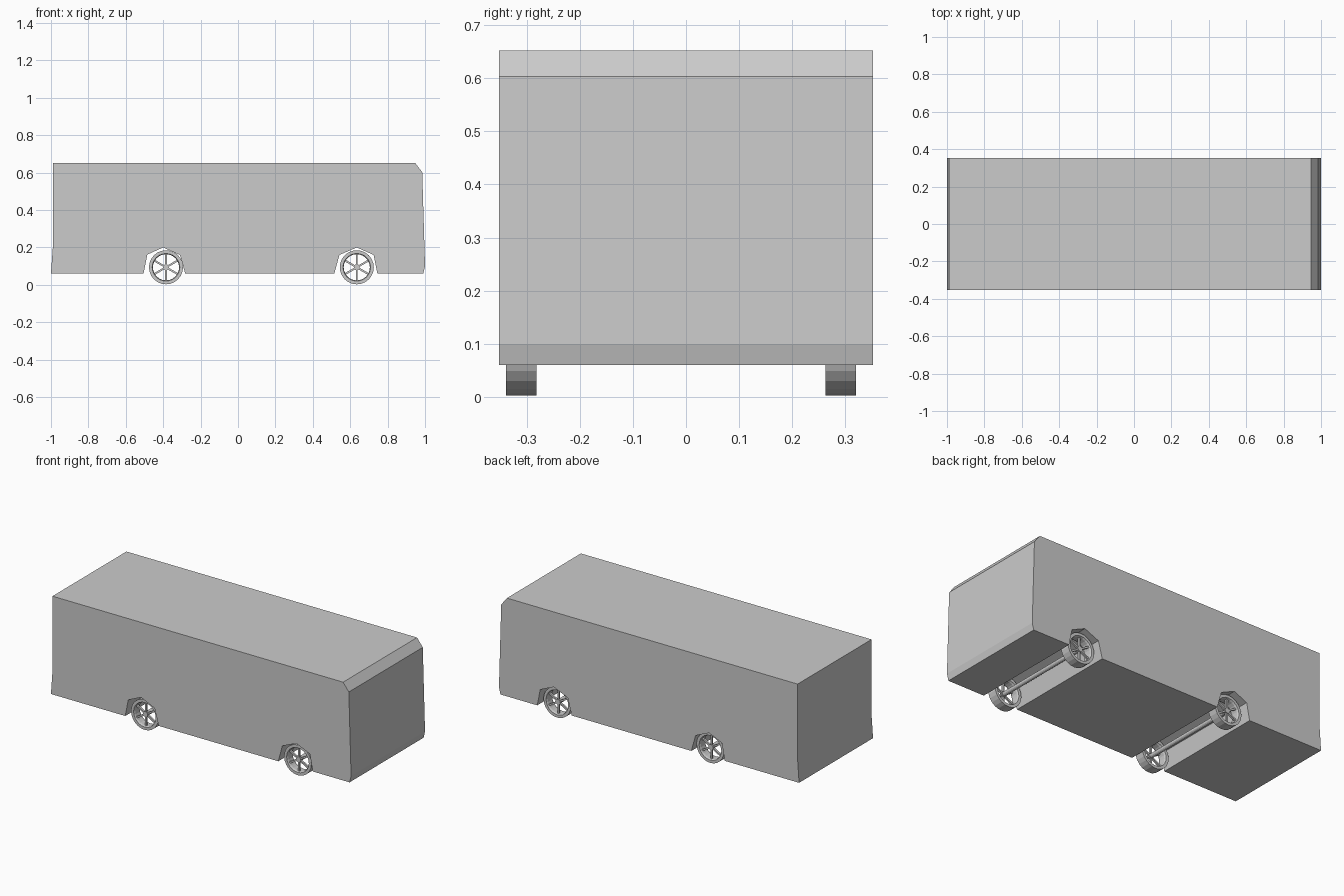
import bpy, bmesh, math
from mathutils import Matrix, Vector

if "Cube" in bpy.data.objects:
    bpy.data.objects.remove(bpy.data.objects["Cube"])


def make_object(name, bm):
    bmesh.ops.recalc_face_normals(bm, faces=bm.faces)
    mesh = bpy.data.meshes.new(name)
    bm.to_mesh(mesh)
    bm.free()
    ob = bpy.data.objects.new(name, mesh)
    bpy.context.collection.objects.link(ob)
    return ob


def add_cylinder(bm, r, y0, y1, sides):
    m = Matrix.Translation((0, (y0 + y1) / 2, 0)) @ Matrix.Rotation(math.pi / 2, 4, 'X')
    bmesh.ops.create_cone(bm, cap_ends=True, segments=sides, radius1=r, radius2=r,
                          depth=y1 - y0, matrix=m)


def add_lathe(bm, profile, sides):
    # closed (radius, y) profile turned round the y axis
    rings = []
    for i in range(sides):
        a = 2 * math.pi * i / sides
        rings.append([bm.verts.new((r * math.cos(a), y, r * math.sin(a))) for r, y in profile])
    n = len(profile)
    for i in range(sides):
        p, q = rings[i], rings[(i + 1) % sides]
        for j in range(n):
            k = (j + 1) % n
            bm.faces.new((p[j], q[j], q[k], p[k]))


AXLES = {"rear": -0.385, "front": 0.635}
WHEEL_Z, WHEEL_R, HALF_W = 0.094, 0.091, 0.0285

# Body: side profile with faceted wheel arches, extruded across the width
outline = [(-1.0, 0.06), (-0.505, 0.06), (-0.485, 0.162), (-0.40, 0.20), (-0.31, 0.16), (-0.282, 0.06),
           (0.515, 0.06), (0.542, 0.16), (0.635, 0.20), (0.725, 0.16), (0.745, 0.06),
           (0.99, 0.06), (1.0, 0.10), (0.985, 0.603), (0.947, 0.652), (-0.99, 0.652), (-0.99, 0.20)]
bm = bmesh.new()
face = bm.faces.new([bm.verts.new((x, -0.352, z)) for x, z in outline])
side = bmesh.ops.extrude_face_region(bm, geom=[face])
bmesh.ops.translate(bm, vec=(0, 0.704, 0),
                    verts=[g for g in side["geom"] if isinstance(g, bmesh.types.BMVert)])
make_object("bus_body", bm)


def make_wheel(name, x, y, out):
    # Tyre ring, hub and six spokes; out is the outward y direction
    bm = bmesh.new()
    add_lathe(bm, [(WHEEL_R, -HALF_W), (WHEEL_R, HALF_W), (0.074, HALF_W), (0.070, 0.018),
                   (0.070, -0.018), (0.074, -HALF_W)], 24)
    add_cylinder(bm, 0.016, 0.004, 0.022, 12)
    for i in range(6):
        m = (Matrix.Rotation(math.radians(60 * i + 30), 4, 'Y')
             @ Matrix.Translation((0.042, 0.013, 0))
             @ Matrix.Diagonal(Vector((0.062, 0.012, 0.010, 1))))
        bmesh.ops.create_cube(bm, size=1, matrix=m)
    bmesh.ops.transform(bm, matrix=Matrix.Diagonal((1, out, 1, 1)), verts=bm.verts)
    ob = make_object(name, bm)
    ob.location = (x, y, WHEEL_Z)


for label, x in AXLES.items():
    make_wheel(label + "_right_wheel", x, -0.310, -1)
    make_wheel(label + "_left_wheel", x, 0.291, 1)
    # Axle rod joining the pair
    bm = bmesh.new()
    add_cylinder(bm, 0.013, -0.318, 0.299, 12)
    make_object(label + "_axle", bm).location = (x, 0, WHEEL_Z)
